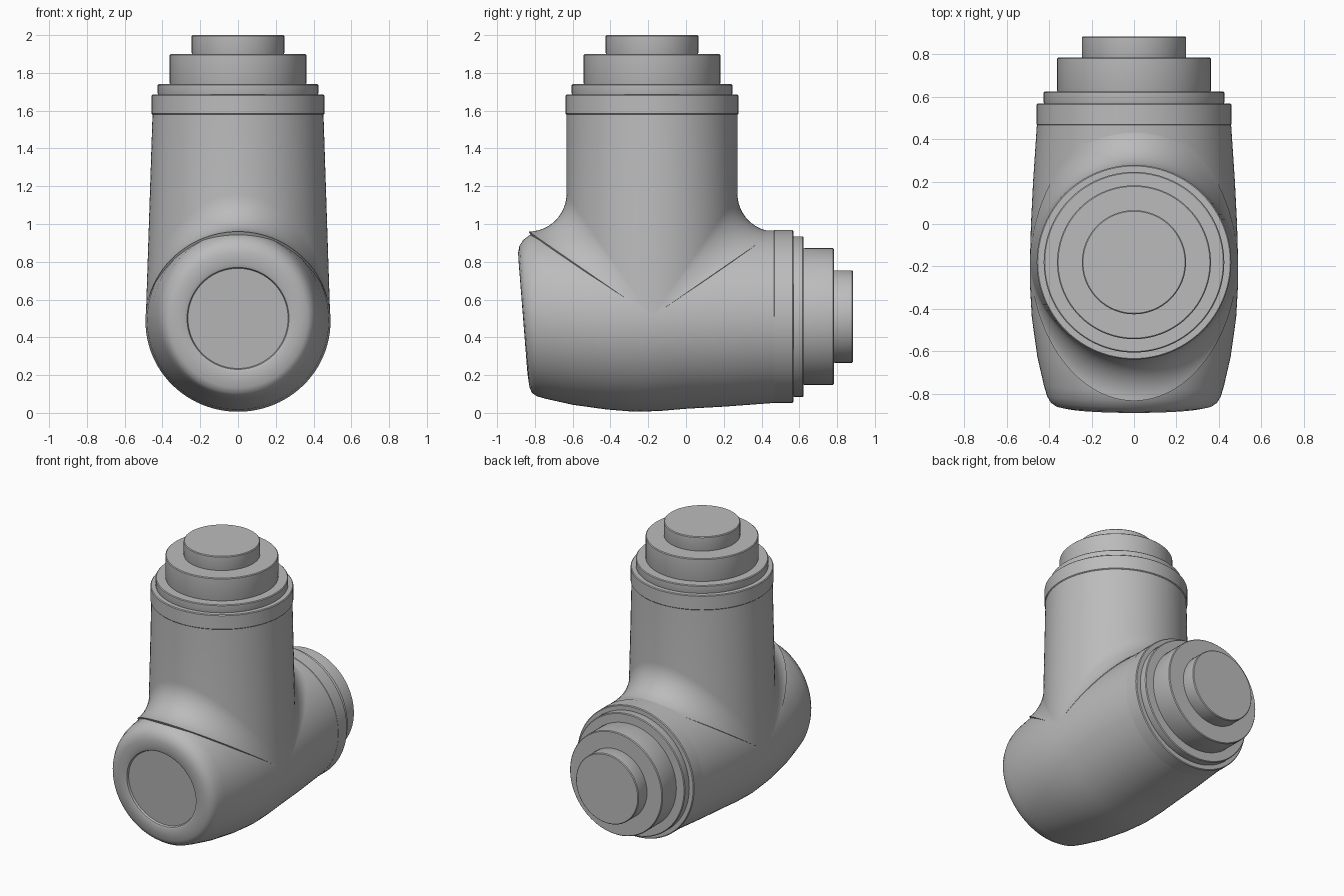
import bpy
from math import sin, cos, pi, radians

SEG = 96
COLUMN_Y, BARREL_Z = -0.18, 0.51

cube = bpy.data.objects.get("Cube")
if cube:
    bpy.data.objects.remove(cube, do_unlink=True)

grey = bpy.data.materials.new("plain grey")
grey.use_nodes = True
grey.diffuse_color = (0.5, 0.5, 0.5, 1)
grey.node_tree.nodes["Principled BSDF"].inputs["Base Color"].default_value = (0.5, 0.5, 0.5, 1)


def loft(name, rings, angle=30):
    """Skin a list of equal-length rings and close both ends."""
    n = len(rings[0])
    verts = [p for ring in rings for p in ring]
    faces = [(k * n + i, k * n + (i + 1) % n, (k + 1) * n + (i + 1) % n, (k + 1) * n + i)
             for k in range(len(rings) - 1) for i in range(n)]
    faces.append(tuple(reversed(range(n))))
    faces.append(tuple(range(len(verts) - n, len(verts))))
    mesh = bpy.data.meshes.new(name)
    mesh.from_pydata(verts, [], faces)
    mesh.materials.append(grey)
    obj = bpy.data.objects.new(name, mesh)
    bpy.context.collection.objects.link(obj)
    bpy.ops.object.select_all(action="DESELECT")
    obj.select_set(True)
    bpy.context.view_layer.objects.active = obj
    bpy.ops.object.mode_set(mode="EDIT")
    bpy.ops.mesh.select_all(action="SELECT")
    bpy.ops.mesh.normals_make_consistent(inside=False)
    bpy.ops.object.mode_set(mode="OBJECT")
    bpy.ops.object.shade_smooth_by_angle(angle=radians(angle))
    return obj


ANGLES = [2 * pi * i / SEG for i in range(SEG)]


def barrel_ring(yb, zb, yt, zt, w):
    """Tilted ellipse given by its bottom point, top point and half width."""
    cy, cz, dy, dz = (yb + yt) / 2, (zb + zt) / 2, (yt - yb) / 2, (zt - zb) / 2
    return [(w * cos(a), cy + dy * sin(a), cz + dz * sin(a)) for a in ANGLES]


# Horizontal barrel, from the rear socket to the rounded, dished front cap
barrel = [
    (0.50, 0.055, 0.50, 0.965, 0.455),
    (0.20, 0.033, 0.20, 0.965, 0.475),
    (0.00, 0.022, 0.00, 0.965, 0.485),
    (-0.14, 0.010, -0.14, 0.965, 0.489),
    (-0.27, 0.006, -0.29, 0.965, 0.490),
    (-0.42, 0.018, -0.46, 0.965, 0.481),
    (-0.60, 0.043, -0.65, 0.965, 0.455),
    (-0.74, 0.074, -0.78, 0.958, 0.424),
    (-0.79, 0.088, -0.83, 0.940, 0.409),
    (-0.815, 0.105, -0.862, 0.915, 0.393),
    (-0.828, 0.133, -0.882, 0.884, 0.370),
    (-0.834, 0.170, -0.889, 0.848, 0.335),
    (-0.840, 0.215, -0.885, 0.785, 0.285),
    (-0.835, 0.230, -0.878, 0.770, 0.270),
    (-0.822, 0.235, -0.864, 0.765, 0.265),
]
loft("barrel", [barrel_ring(*s) for s in barrel], 40)


# Upright column whose foot flares onto the barrel with a sagging fillet
def column_ring(height, flare=0.0, shrink=1.0):
    ring = []
    for a in ANGLES:
        z = BARREL_Z + abs(sin(a)) * (height - BARREL_Z)
        w = 0.452 + 0.033 * (1.6 - z)
        ring.append((shrink * w * cos(a), COLUMN_Y + (0.4525 + flare) * sin(a), z))
    return ring


FILLET, FOOT = 0.2, 0.96
rings = [[(0.452 * cos(a), COLUMN_Y + 0.4525 * sin(a), 1.6) for a in ANGLES]]
for k in range(13):
    t = k / 12 * pi / 2
    rings.append(column_ring(FOOT + FILLET * (1 - sin(t)), FILLET * (1 - cos(t))))
rings.append(column_ring(FOOT - 0.1, FILLET - 0.05, 0.95))
rings.append([(0.3 * cos(a), COLUMN_Y + 0.3 * sin(a), 0.4) for a in ANGLES])
loft("column", rings, 40)


# Stepped end fittings: collar, ring, sleeve and plug
STEPS = [("collar", 0.458, 0.105), ("ring", 0.425, 0.055),
         ("sleeve", 0.362, 0.16), ("plug", 0.245, 0.10)]


def fitting(prefix, start, place):
    for name, radius, length in STEPS:
        c = 0.005
        profile = [(radius - c, start - 0.01 if name != "collar" else start),
                   (radius, start + c), (radius, start + length - c),
                   (radius - c, start + length)]
        loft(prefix + "_" + name,
             [[place(r * cos(a), r * sin(a), h) for a in ANGLES] for r, h in profile])
        start += length


fitting("top", 1.58, lambda u, v, h: (u, COLUMN_Y + v, h))
fitting("rear", 0.463, lambda u, v, h: (u, h, BARREL_Z + v))
